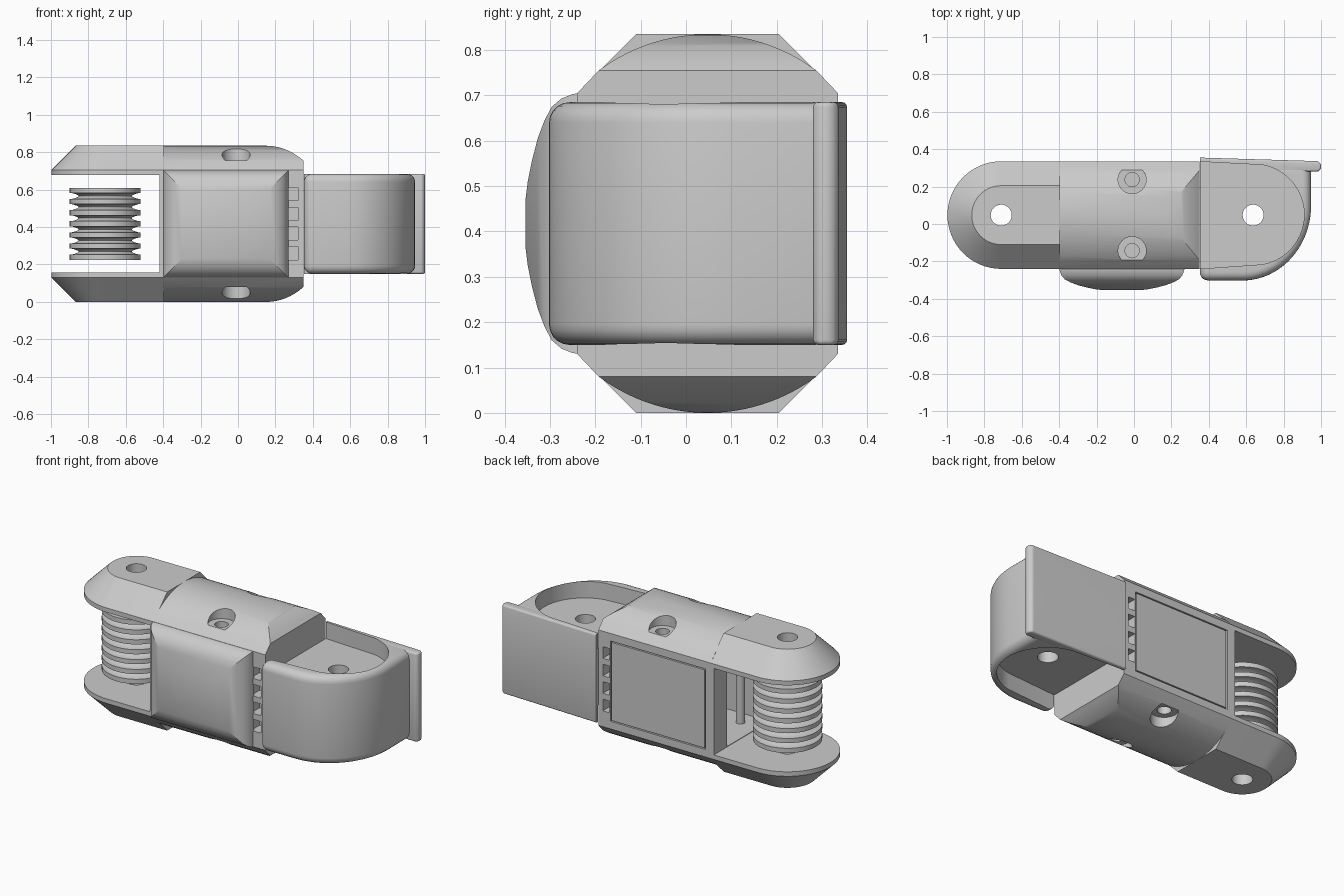
import bpy, bmesh
from math import sin, cos, pi, sqrt, radians

if "Cube" in bpy.data.objects:
    bpy.data.objects.remove(bpy.data.objects["Cube"])

H = 0.835            # overall height; everything mirrors about H/2
YC = 0.0475          # centre line of the body in y
AX = -0.71           # x of the spool axle


def loft(name, rings, closed=False):
    """Skin a list of equal-length rings; cap the ends or close the loop."""
    bm = bmesh.new()
    vs = [[bm.verts.new(p) for p in r] for r in rings]
    n = len(vs[0])
    pairs = list(zip(vs, vs[1:])) + ([(vs[-1], vs[0])] if closed else [])
    for a, b in pairs:
        for i in range(n):
            j = (i + 1) % n
            bm.faces.new((a[i], a[j], b[j], b[i]))
    if not closed:
        bm.faces.new(vs[0])
        bm.faces.new(vs[-1])
    bmesh.ops.recalc_face_normals(bm, faces=bm.faces)
    me = bpy.data.meshes.new(name)
    bm.to_mesh(me)
    bm.free()
    ob = bpy.data.objects.new(name, me)
    bpy.context.collection.objects.link(ob)
    return ob


def prism(name, pts, lo, hi, axis):
    put = {'x': lambda a, b, t: (t, a, b),
           'y': lambda a, b, t: (a, t, b),
           'z': lambda a, b, t: (a, b, t)}[axis]
    return loft(name, [[put(a, b, t) for a, b in pts] for t in (lo, hi)])


def box(name, x0, x1, y0, y1, z0, z1):
    return prism(name, [(x0, y0), (x1, y0), (x1, y1), (x0, y1)], z0, z1, 'z')


def circle(x, y, r, n=40):
    return [(x + r * cos(2 * pi * i / n), y + r * sin(2 * pi * i / n)) for i in range(n)]


def rod(name, x, y, r, z0, z1):
    return prism(name, circle(x, y, r), z0, z1, 'z')


def apply(ob, mod):
    bpy.context.view_layer.objects.active = ob
    bpy.ops.object.modifier_apply(modifier=mod.name)


def boolean(ob, cutter, op='DIFFERENCE', keep=False):
    m = ob.modifiers.new('cut', 'BOOLEAN')
    m.operation, m.solver, m.object = op, 'EXACT', cutter
    apply(ob, m)
    if not keep:
        bpy.data.objects.remove(cutter)


def bevel(ob, width, segs, angle=30):
    m = ob.modifiers.new('round', 'BEVEL')
    m.width, m.segments = width, segs
    m.limit_method, m.angle_limit = 'ANGLE', radians(angle)
    apply(ob, m)


def flip(pts):
    """Add the z-mirrored half of a profile."""
    return pts + [(a, H - z) for a, z in reversed(pts)]


def crown(s):
    return H - 0.4 + sqrt(0.16 - s * s)


# Body: crowned, chamfered section along x, with the right end crowned too
S = [0.24 * i / 12 for i in range(13)]
section = ([(-0.24, 0.705)] + [(YC - s, crown(s)) for s in reversed(S)]
           + [(YC + s, crown(s)) for s in S[1:]] + [(0.335, 0.705)])
body = prism('body', flip(section), -0.42, 0.35, 'x')
side = [(-0.42, 0.68), (-0.40, 0.705), (-0.40, H)] + [(0.15 + s / 1.2, crown(s)) for s in S]
boolean(body, prism('side_cut', flip(side), -0.6, 0.6, 'y'), 'INTERSECT')

# Cavity at the left end and recess for the back panel
boolean(body, box('cavity', -0.6, -0.08, -0.19, 0.21, 0.16, 0.675))
boolean(body, box('panel_recess', -0.365, 0.27, 0.32, 0.5, 0.175, 0.66))

# Comb of vent slots, front and back
for i in range(4):
    z = 0.26 + 0.1055 * i
    for y0, y1 in ((-0.5, -0.16), (0.26, 0.5)):
        boolean(body, box('slot', 0.255 if y0 < 0 else 0.275, 0.32, y0, y1, z - 0.035, z + 0.035))

# Counterbored screw holes, top and bottom
for y in (YC - 0.19, YC + 0.19):
    for a, b, c in ((0.755, 1, 0.69), (0.08, -0.2, 0.145)):
        boolean(body, rod('bore', -0.01, y, 0.075, min(a, b), max(a, b)))
        boolean(body, rod('screw_hole', -0.01, y, 0.038, min(c, b), max(c, b)))

back_panel = box('back_panel', -0.358, 0.263, 0.31, 0.335, 0.182, 0.653)
inner_pin = rod('inner_pin', -0.30, -0.09, 0.025, 0.15, 0.69)

# Domed front cover: stepped rectangular rings
rings = []
for d, y in ((0, -0.235), (0.002, -0.25), (0.012, -0.275), (0.03, -0.296), (0.06, -0.312),
             (0.1, -0.327), (0.15, -0.34), (0.195, -0.349), (0.235, -0.354)):
    x0, x1, z0, z1 = -0.40 + d, 0.27 - d, 0.13 + d, 0.705 - d
    rings.append([(x0, y, z0), (x1, y, z0), (x1, y, z1), (x0, y, z1)])
front_cover = loft('front_cover', rings)


# Two chamfered lugs holding the spool
def stadium(r, z, n=32):
    arc = [(AX - r * sin(pi * i / n), YC + r * cos(pi * i / n), z) for i in range(n + 1)]
    return [(-0.395, YC + r, z)] + arc + [(-0.395, YC - r, z)]


for name, f in (('upper_lug', lambda z: z), ('lower_lug', lambda z: H - z)):
    lug = loft(name, [stadium(0.2875, f(0.678)), stadium(0.2875, f(0.705)), stadium(0.1575, f(H))])
    boolean(lug, rod('lug_hole', AX, YC, 0.056, -1, 2))

# Grooved spool: seven flanges with hollow grooves between, bored through
prof = [(0.056, 0.225)]
pitch, fl = (0.385 - 0.028) / 6, 0.028
for i in range(7):
    z = 0.225 + pitch * i
    prof += [(0.19, z), (0.19, z + fl)]
    if i < 6:
        w = pitch - fl
        prof += [(0.178 - 0.036 * sin(pi * k / 6), z + fl + w * k / 6) for k in range(7)]
prof.append((0.056, 0.61))
spool = loft('spool', [[(x, y, z) for x, y in circle(AX, YC, r, 48)] for r, z in prof], closed=True)

# Fingertip: rounded D-shaped block with a flat back plate
Z0, Z1 = 0.15, 0.685
d_shape = [(0.352, -0.302)] + [(0.58 + 0.367 * sin(pi * i / 40), 0.1 - 0.402 * cos(pi * i / 40))
                               for i in range(21)] + [(0.945, 0.325), (0.352, 0.34)]
tip = prism('fingertip', d_shape, Z0, Z1, 'z')
bevel(tip, 0.045, 5)
plate = prism('tip_plate', [(0.352, 0.285), (0.985, 0.28), (1.0, 0.295), (1.0, 0.32),
                            (0.985, 0.336), (0.352, 0.355)], Z0, Z1, 'z')
m = [e for e in plate.data.edges]
bm = bmesh.new()
bm.from_mesh(plate.data)
edges = [e for e in bm.edges if max(v.co.x for v in e.verts) > 0.9]
bmesh.ops.bevel(bm, geom=edges, offset=0.018, segments=4, profile=0.5, affect='EDGES', clamp_overlap=True)
bm.to_mesh(plate.data)
bm.free()

# Pockets above and below the tongue, and the pivot hole
arc = [(0.64 + 0.27 * cos(radians(a)), 0.05 + 0.27 * sin(radians(a))) for a in range(-80, 81, 8)]
pocket = [(0.2, -0.25)] + arc + [(0.2, 0.341)]
for lo, hi in ((0.585, 1), (-0.2, 0.25)):
    cutter = prism('pocket', pocket, lo, hi, 'z')
    boolean(tip, cutter, keep=True)
    boolean(plate, cutter)
boolean(tip, rod('pivot_hole', 0.637, YC, 0.056, -1, 2))

# Smooth shading with sharp creases kept
for ob in list(bpy.context.collection.objects):
    bpy.ops.object.select_all(action='DESELECT')
    ob.select_set(True)
    bpy.context.view_layer.objects.active = ob
    bpy.ops.object.shade_smooth_by_angle(angle=radians(25))
